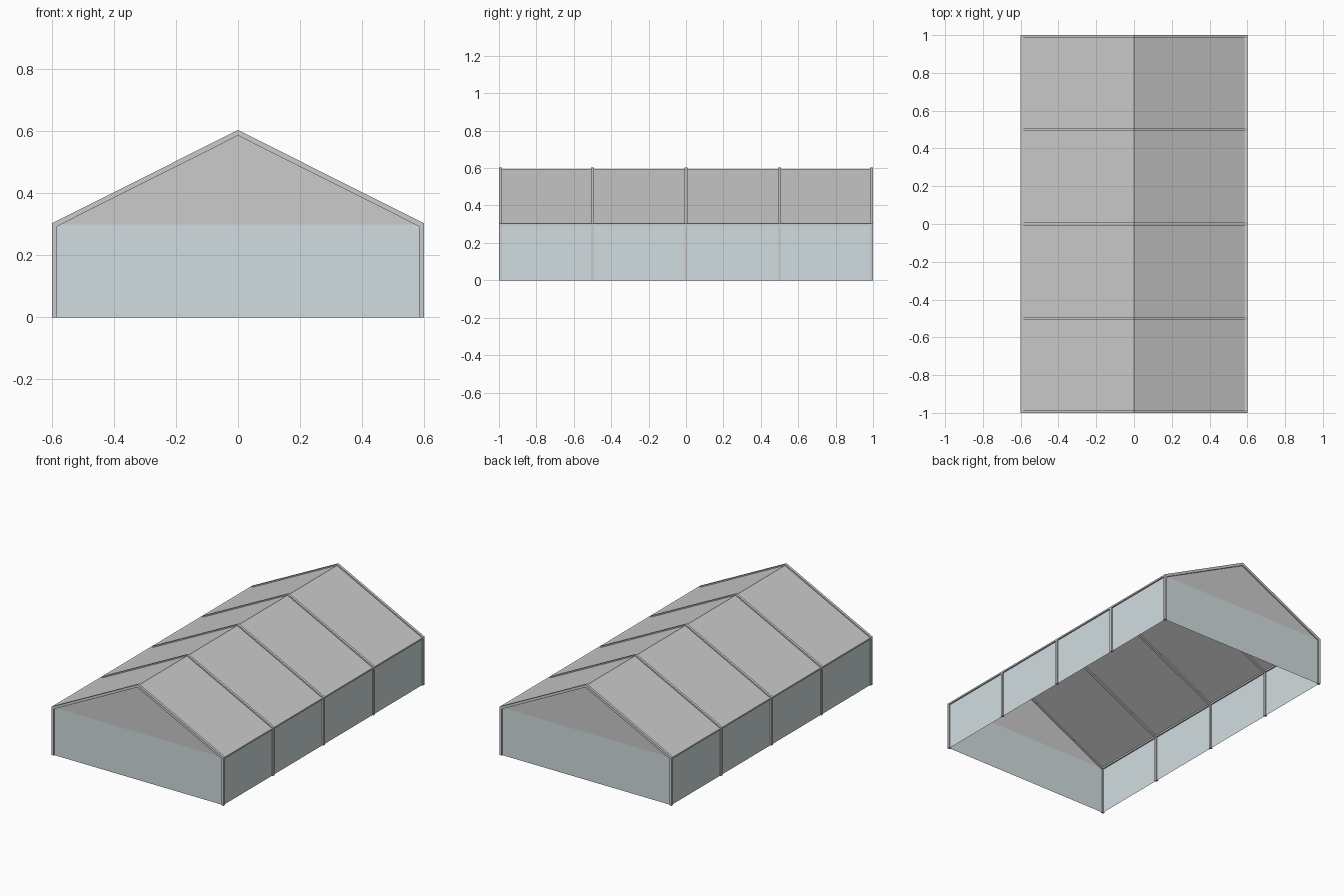
import bpy

if "Cube" in bpy.data.objects:
    bpy.data.objects.remove(bpy.data.objects["Cube"])

HALF_W, EAVE, RIDGE = 0.6, 0.303, 0.604
BAR = 0.016
END = 1 - BAR / 2


def make(name, verts, faces, mat=None):
    mesh = bpy.data.meshes.new(name)
    mesh.from_pydata(verts, [], faces)
    obj = bpy.data.objects.new(name, mesh)
    bpy.context.collection.objects.link(obj)
    if mat:
        mesh.materials.append(mat)
    return obj


def box(name, x0, x1, y0, y1, z0, z1):
    v = [(x, y, z) for x in (x0, x1) for y in (y0, y1) for z in (z0, z1)]
    f = [(0, 1, 3, 2), (4, 6, 7, 5), (0, 4, 5, 1), (2, 3, 7, 6), (0, 2, 6, 4), (1, 5, 7, 3)]
    return make(name, v, f)


wall_mat = bpy.data.materials.new("pale_wall")
wall_mat.diffuse_color = (0.64, 0.72, 0.74, 1)
wall_mat.use_nodes = True
wall_mat.node_tree.nodes["Principled BSDF"].inputs["Base Color"].default_value = wall_mat.diffuse_color

# Portal frames: posts and rafters in one bent square section
outer = [(-HALF_W, 0), (-HALF_W, EAVE), (0, RIDGE), (HALF_W, EAVE), (HALF_W, 0)]
inner = [(-HALF_W + BAR, 0), (-HALF_W + BAR, EAVE - 0.010), (0, RIDGE - 0.018),
         (HALF_W - BAR, EAVE - 0.010), (HALF_W - BAR, 0)]
for i, yc in enumerate((-END, -0.5, 0, 0.5, END)):
    verts = [(x, yc + s * BAR / 2, z) for s in (-1, 1) for x, z in outer + inner]
    faces = [(0, 10, 15, 5), (4, 9, 19, 14)]
    for k in range(4):
        a, b = k, k + 1
        faces += [(a, b, b + 5, a + 5), (a + 10, a + 15, b + 15, b + 10),
                  (a, a + 10, b + 10, b), (a + 5, b + 5, b + 15, a + 15)]
    make(f"portal_frame_{i + 1}", verts, faces)

# Sheet lines run through the middle of the frame section
sx, se, sr = HALF_W - BAR / 2, 0.299, 0.596

# Side walls, eave beams and roof slopes
for side, s in (("left", -1), ("right", 1)):
    x = s * sx
    make(f"{side}_wall", [(x, -END, 0), (x, END, 0), (x, END, se), (x, -END, se)],
         [(0, 1, 2, 3)], wall_mat)
    make(f"{side}_roof", [(x, -END, se), (x, END, se), (0, END, sr), (0, -END, sr)],
         [(0, 1, 2, 3)])
    box(f"{side}_eave_beam", x - BAR / 2, x + BAR / 2, -END, END, se - 0.006, se + 0.004)

# End walls with grey gable triangles
for end, y in (("front", -END), ("back", END)):
    make(f"{end}_wall", [(-sx, y, 0), (sx, y, 0), (sx, y, se), (-sx, y, se)],
         [(0, 1, 2, 3)], wall_mat)
    make(f"{end}_gable", [(-sx, y, se), (sx, y, se), (0, y, sr)], [(0, 1, 2)])
